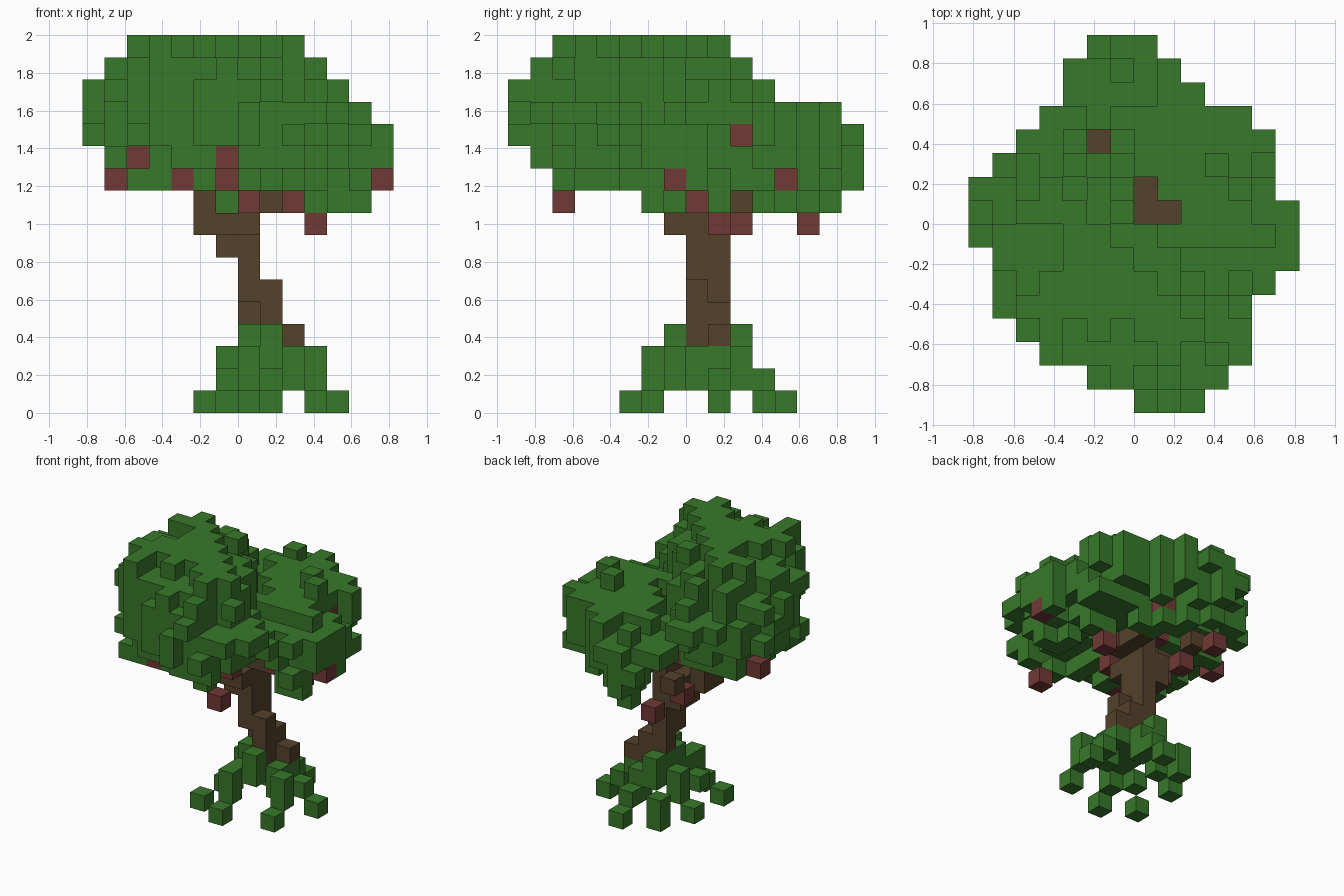
import bpy
import bmesh
import random
from mathutils import Vector

random.seed(7)
UNIT = 2 / 17  # edge of one cube

if "Cube" in bpy.data.objects:
    bpy.data.objects.remove(bpy.data.objects["Cube"], do_unlink=True)


def make_material(name, colour):
    mat = bpy.data.materials.new(name)
    mat.use_nodes = True
    mat.diffuse_color = (*colour, 1)
    mat.node_tree.nodes["Principled BSDF"].inputs["Base Color"].default_value = (*colour, 1)
    return mat


leaf_green = make_material("leaf green", (0.04, 0.188, 0.023))
bark_brown = make_material("bark brown", (0.09, 0.054, 0.025))
fruit_red = make_material("fruit red", (0.162, 0.041, 0.036))

AXES = [Vector(v) for v in ((1, 0, 0), (0, 1, 0), (0, 0, 1))]


def build_cubes(name, cells, material):
    """Skin a set of grid cells with only their outward faces."""
    bm = bmesh.new()
    for cell in sorted(cells):
        centre = Vector(cell) + Vector((0.5, 0.5, 0.5))
        for i in range(3):
            for sign in (-1, 1):
                n = AXES[i] * sign
                neighbour = tuple(c + int(d) for c, d in zip(cell, n))
                if neighbour in cells:
                    continue
                u, v = AXES[(i + 1) % 3] / 2, AXES[(i + 2) % 3] / 2 * sign
                corners = (-u - v, u - v, u + v, v - u)
                bm.faces.new([bm.verts.new((centre + n / 2 + c) * UNIT) for c in corners])
    bmesh.ops.remove_doubles(bm, verts=bm.verts, dist=UNIT / 100)
    mesh = bpy.data.meshes.new(name)
    bm.to_mesh(mesh)
    bm.free()
    mesh.materials.append(material)
    obj = bpy.data.objects.new(name, mesh)
    bpy.context.collection.objects.link(obj)


def block(xs, ys, zs):
    """All cells in inclusive ranges."""
    spans = [range(a, b + 1) for a, b in (xs, ys, zs)]
    return {(x, y, z) for x in spans[0] for y in spans[1] for z in spans[2]}


# Trunk: leaning column that splits into short branches under the crown
trunk = block((1, 1), (0, 1), (3, 4)) | block((0, 0), (0, 1), (5, 9))
trunk |= block((-1, -1), (0, 1), (7, 8)) | block((-2, -1), (-1, 0), (8, 8))
trunk |= block((-2, -2), (-1, 0), (9, 9)) | block((1, 1), (1, 2), (9, 9))
trunk |= {(2, 1, 3), (0, 1, 4), (1, 0, 5), (1, 0, 9), (0, -1, 8), (-2, 3, 9)}

# Roots: mossy legs stepping down from the trunk to the ground, top step first
legs = [
    [(1, -1, 3), (1, -1, 2), (0, -2, 2), (0, -2, 1), (0, -3, 0)],
    [(2, 0, 2), (3, -1, 2), (3, -1, 1), (3, -2, 0)],
    [(2, 1, 2), (2, 0, 1), (3, 1, 1), (4, 1, 0)],
    [(0, 2, 3), (1, 2, 2), (1, 2, 1), (1, 3, 1), (1, 4, 0)],
    [(0, 1, 3), (0, 2, 2), (-1, 3, 1), (-1, 3, 0)],
    [(0, 0, 3), (-1, 1, 2), (-1, 1, 1), (-2, 1, 0)],
    [(0, 0, 2), (0, -1, 2), (-1, -1, 1), (-2, -2, 0)],
]
roots = {cell for leg in legs for cell in leg} | block((1, 1), (0, 1), (2, 2))

# Crown limits: x and y spans per level, then x span per row from front to back
levels = {
    9: (-1, 5, -2, 6), 10: (-6, 6, -6, 7), 11: (-6, 6, -7, 7), 12: (-7, 6, -8, 7),
    13: (-7, 5, -8, 6), 14: (-7, 4, -8, 3), 15: (-6, 3, -7, 2), 16: (-5, 2, -6, 1),
}
row_left = [0, -2, -4, -5, -6, -6, -6, -7, -7, -7, -6, -5, -4, -3, -3, -2]
row_right = [2, 3, 4, 4, 4, 5, 6, 6, 6, 5, 5, 5, 4, 2, 1, 0]

# Slanted round lobes, tall, low and a narrow keel below the low one:
# centre, then half-sizes across, along and up
lobes = [
    ((-1.9, -2.4, 13.4), (4.1, 6.6, 3.9)),
    ((2.9, 2.7, 12.1), (3.2, 6.4, 2.2)),
    ((2.5, 2.5, 10.3), (1.3, 6.2, 1.7)),
]
ACROSS = Vector((0.82, 0.57, 0))
ALONG = Vector((-0.57, 0.82, 0))


def lobe_value(cell):
    """Below one inside the nearest lobe."""
    values = []
    for centre, (across, along, up) in lobes:
        d = Vector(cell) + Vector((0.5, 0.5, 0.5)) - Vector(centre)
        values.append((d.dot(ACROSS) / across) ** 2 + (d.dot(ALONG) / along) ** 2 + (d.z / up) ** 2)
    return min(values)


open_shafts = {(0, 0), (0, 1), (1, 0), (-2, 3)}
allowed = []
for z, (x0, x1, y0, y1) in levels.items():
    for x, y, _ in sorted(block((x0, x1), (y0, y1), (z, z))):
        under_gap = z == 9 and x in (0, 1, 2) and y < 3
        if row_left[y + 8] <= x <= row_right[y + 8] and not under_gap and (x, y) not in open_shafts:
            allowed.append((x, y, z))
crown = {c for c in allowed if lobe_value(c) < random.uniform(0.62, 1.3)}

# Stray leaf cubes complete the ragged outline along each axis
for drop in range(3):
    lines = {}
    for cell in allowed:
        lines.setdefault(cell[:drop] + cell[drop + 1:], []).append(cell)
    for line in lines.values():
        if not crown.intersection(line):
            crown.add(min(line, key=lobe_value))

# Fruit: some hang below the crown, some sit in dimples facing front or right
hanging = {(2, -6, 9), (3, 1, 8), (-2, 2, 8), (-2, 5, 8), (0, -2, 9)}
front_fruit = {(6, -1, 10), (-6, 0, 10), (-3, -5, 10), (-1, 1, 10)}
for x, z in ((-5, 11), (-1, 11)):
    front_fruit.add((x, min(c[1] for c in crown if (c[0], c[2]) == (x, z)) + 1, z))
right_fruit = {(1, 4, 10), (4, 2, 12), (6, -1, 10), (2, 0, 9)}
branch_tip = (1, 2, 9)
for fx, fy, fz in front_fruit:
    crown = {c for c in crown if not (c[0] == fx and c[2] == fz and c[1] < fy)}
for fx, fy, fz in right_fruit | {branch_tip}:
    crown = {c for c in crown if not (c[1] == fy and c[2] == fz and c[0] > fx)}
fruit = hanging | front_fruit | right_fruit

build_cubes("trunk", trunk - fruit, bark_brown)
build_cubes("roots", roots - trunk, leaf_green)
build_cubes("leaf_crown", crown - fruit - trunk, leaf_green)
build_cubes("fruit", fruit, fruit_red)
